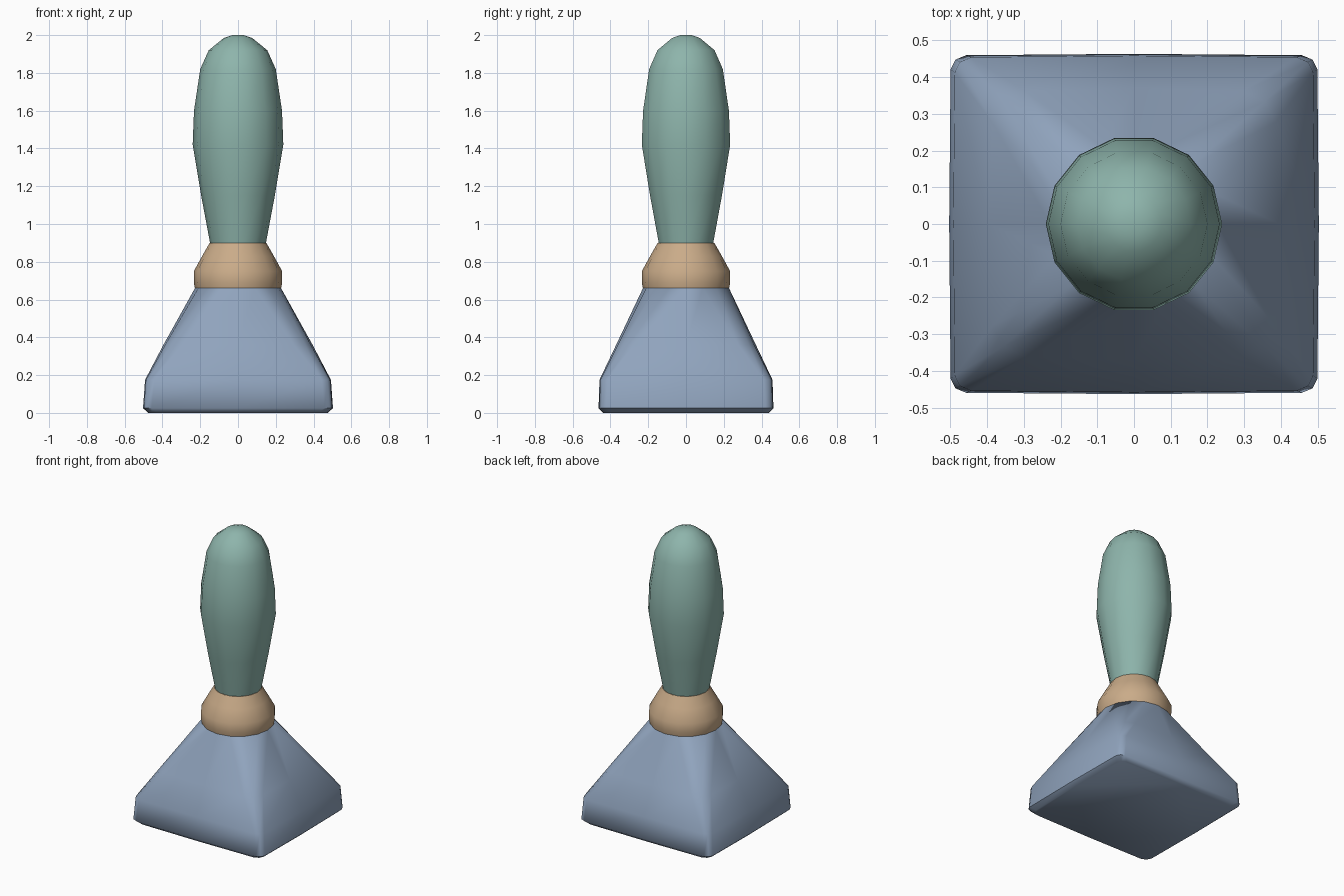
import bpy, bmesh, math

if "Cube" in bpy.data.objects:
    bpy.data.objects.remove(bpy.data.objects["Cube"], do_unlink=True)


def material(name, rgb):
    m = bpy.data.materials.new(name)
    m.use_nodes = True
    col = (*rgb, 1)
    m.diffuse_color = col
    m.node_tree.nodes["Principled BSDF"].inputs["Base Color"].default_value = col
    return m


def spow(v, e):
    # signed power that turns a circle into a rounded square
    return 0.0 if abs(v) < 1e-6 else math.copysign(abs(v) ** e, v)


def loft(name, rings, sides, mat, angle=50):
    # rings are (z, half width, half depth, exponent)
    bm = bmesh.new()
    loops = []
    for z, a, b, e in rings:
        loop = []
        for i in range(sides):
            t = math.tau * i / sides
            loop.append(bm.verts.new((a * spow(math.cos(t), e), b * spow(math.sin(t), e), z)))
        loops.append(loop)
    for lo, hi in zip(loops, loops[1:]):
        for i in range(sides):
            j = (i + 1) % sides
            bm.faces.new((lo[i], lo[j], hi[j], hi[i]))
    bm.faces.new(loops[0][::-1])
    bm.faces.new(loops[-1])
    me = bpy.data.meshes.new(name)
    bm.to_mesh(me)
    bm.free()
    ob = bpy.data.objects.new(name, me)
    bpy.context.collection.objects.link(ob)
    me.materials.append(mat)
    bpy.ops.object.select_all(action="DESELECT")
    ob.select_set(True)
    bpy.context.view_layer.objects.active = ob
    bpy.ops.object.shade_smooth_by_angle(angle=math.radians(angle))
    return ob


def lathe(name, profile, sides, mat):
    return loft(name, [(z, r, r, 1) for z, r in profile], sides, mat, 60)


blue = material("slate blue", (0.28, 0.37, 0.51))
tan = material("tan", (0.59, 0.41, 0.25))
green = material("sage green", (0.27, 0.46, 0.41))

# Square flared base narrowing to a round neck
loft("base", [(0, 0.475, 0.44, 0.12), (0.025, 0.503, 0.463, 0.1),
              (0.175, 0.492, 0.458, 0.11), (0.36, 0.395, 0.37, 0.3),
              (0.66, 0.228, 0.228, 1)], 16, blue)

# Collar
lathe("collar", [(0.66, 0.228), (0.69, 0.234), (0.75, 0.234),
                 (0.83, 0.19), (0.9, 0.15)], 16, tan)

# Rounded grip
lathe("handle", [(0.9, 0.148), (1.15, 0.195), (1.42, 0.24), (1.6, 0.233),
                 (1.82, 0.2), (1.92, 0.155), (1.985, 0.075), (2, 0.03)], 14, green)
